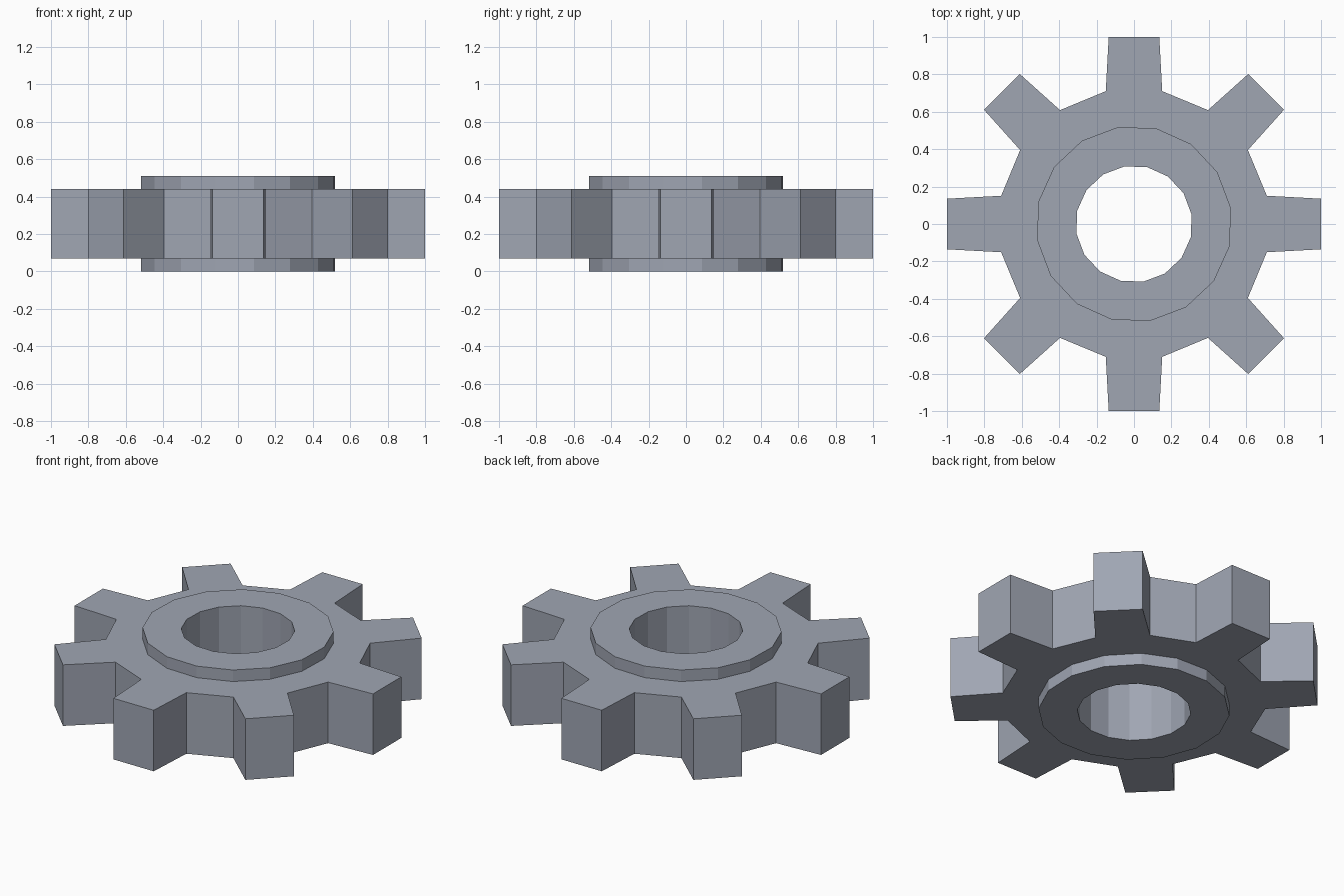
import bpy
import bmesh
from math import cos, sin, radians

cube = bpy.data.objects.get("Cube")
if cube:
    bpy.data.objects.remove(cube, do_unlink=True)

STEEL = (0.35, 0.38, 0.45, 1.0)
steel = bpy.data.materials.new("grey_steel")
steel.use_nodes = True
steel.diffuse_color = STEEL
steel.node_tree.nodes["Principled BSDF"].inputs["Base Color"].default_value = STEEL


def polar(radius, degrees):
    return radius * cos(radians(degrees)), radius * sin(radians(degrees))


def make_ring(name, outer, inner, bottom, top):
    """Flat-faced ring between two outlines with matching point counts."""
    bm = bmesh.new()
    loops = [[bm.verts.new((x, y, z)) for x, y in outline]
             for outline, z in ((outer, bottom), (outer, top), (inner, top), (inner, bottom))]
    count = len(outer)
    for a, b in zip(loops, loops[1:] + loops[:1]):
        for i in range(count):
            j = (i + 1) % count
            bm.faces.new((a[i], a[j], b[j], b[i]))
    bmesh.ops.recalc_face_normals(bm, faces=bm.faces)
    mesh = bpy.data.meshes.new(name)
    bm.to_mesh(mesh)
    bm.free()
    mesh.materials.append(steel)
    obj = bpy.data.objects.new(name, mesh)
    bpy.context.collection.objects.link(obj)
    return obj


# Toothed wheel: eight tapered teeth with straight roots between them
TEETH = 8
ROOT, TIP = (0.726, 12.0), (1.009, 7.7)
outer, inner = [], []
for t in range(TEETH):
    middle = t * 360 / TEETH
    for (radius, half), side in ((ROOT, -1), (TIP, -1), (TIP, 1), (ROOT, 1)):
        outer.append(polar(radius, middle + side * half))
        inner.append(polar(0.45, middle + side * half))
make_ring("toothed_wheel", outer, inner, 0.07, 0.44)

# Raised hub with the axle hole
SIDES = 16
angles = [9.4 + i * 360 / SIDES for i in range(SIDES)]
make_ring("hub", [polar(0.525, a) for a in angles],
          [polar(0.312, a) for a in angles], 0.0, 0.51)
